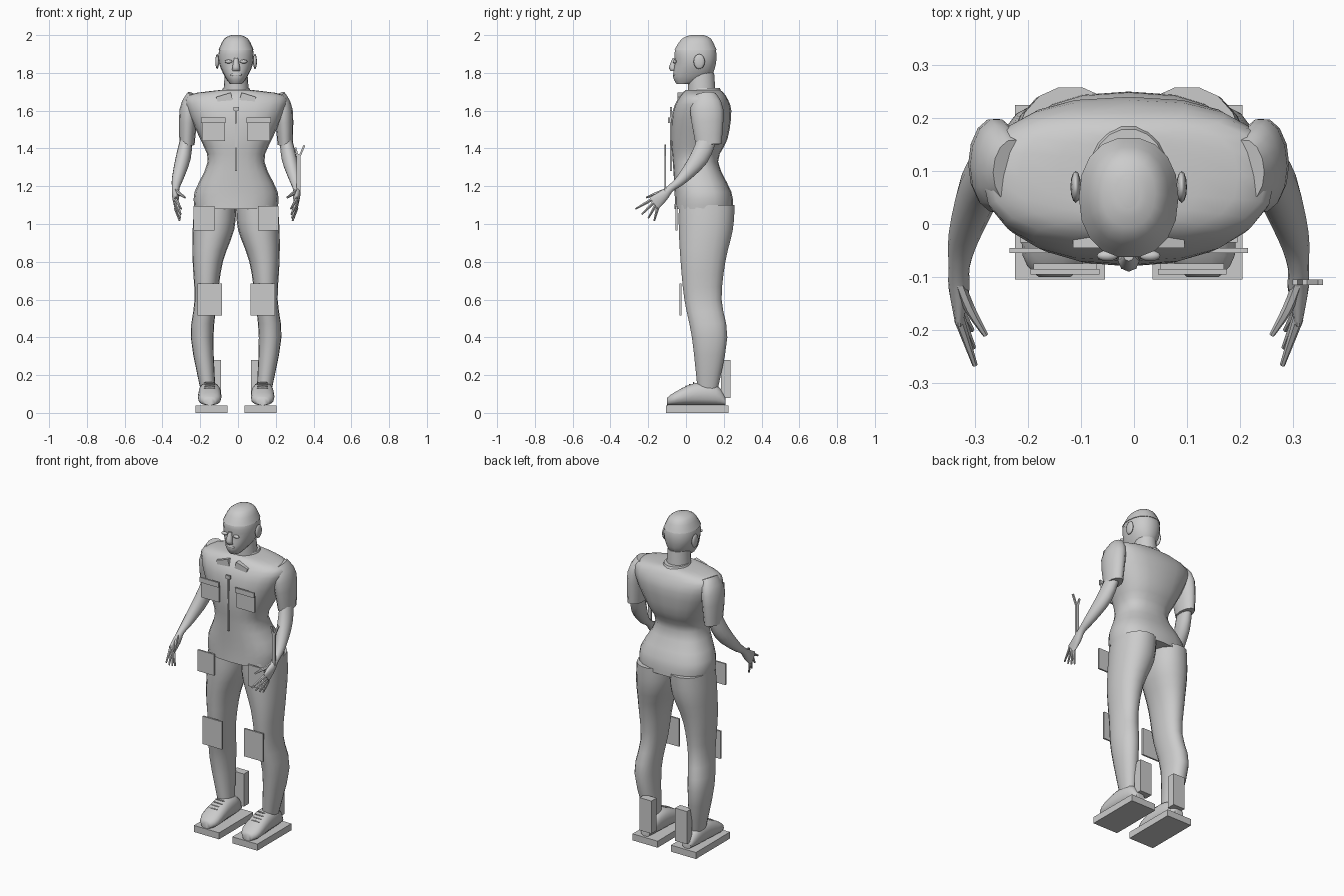
import bpy, bmesh, math
from mathutils import Vector

old = bpy.data.objects.get("Cube")
if old:
    bpy.data.objects.remove(old, do_unlink=True)

shade = (0.6, 0.6, 0.6, 1)
grey = bpy.data.materials.new("plain grey")
grey.use_nodes = True
grey.diffuse_color = shade
grey.node_tree.nodes["Principled BSDF"].inputs["Base Color"].default_value = shade

MIDDLE = -0.01  # x of the body's middle line
UP = Vector((0, 0, 1))
FORWARD = Vector((0, -1, 0))


def finish(name, bm, smooth=True):
    """Turn a bmesh into a named grey object."""
    bmesh.ops.recalc_face_normals(bm, faces=bm.faces)
    mesh = bpy.data.meshes.new(name)
    bm.to_mesh(mesh)
    bm.free()
    mesh.materials.append(grey)
    ob = bpy.data.objects.new(name, mesh)
    bpy.context.collection.objects.link(ob)
    if smooth:
        bpy.ops.object.select_all(action='DESELECT')
        ob.select_set(True)
        bpy.context.view_layer.objects.active = ob
        bpy.ops.object.shade_smooth_by_angle(angle=math.radians(50))
    return ob


def flowing(keys, steps=3):
    """Fill in rings between the key rings along a smooth curve."""
    keys = [Vector(key) for key in keys]
    padded = [keys[0]] + keys + [keys[-1]]
    rows = []
    for before, start, end, after in zip(padded, padded[1:], padded[2:], padded[3:]):
        leave, arrive = (end - before) / 2, (after - start) / 2
        for step in range(steps):
            t = step / steps
            blend = t * t * (3 - 2 * t)
            bend = leave * t * (1 - t) ** 2 - arrive * t * t * (1 - t)
            rows.append(start + (end - start) * blend + bend)
    return rows + [keys[-1]]


def loft(name, keys, side=1, count=14, power=2, axis=None):
    """Skin key rings of x, y, z, half width, half depth."""
    bm = bmesh.new()
    loops = []
    rows = flowing(keys)
    for row in rows:
        row[0] = MIDDLE + side * row[0]
    centres = [Vector(row[:3]) for row in rows]
    for i, row in enumerate(rows):
        ahead = centres[min(i + 1, len(rows) - 1)]
        behind = centres[max(i - 1, 0)]
        along = axis or (ahead - behind).normalized()
        across = Vector((1, 0, 0))
        across = (across - along * along.dot(across)).normalized()
        upward = along.cross(across)
        loop = []
        for k in range(count):
            angle = math.tau * k / count
            c, s = math.cos(angle), math.sin(angle)
            u = math.copysign(abs(c) ** (2 / power), c) * row[3]
            v = math.copysign(abs(s) ** (2 / power), s) * row[4]
            loop.append(bm.verts.new(centres[i] + across * u + upward * v))
        loops.append(loop)
    for low, high in zip(loops, loops[1:]):
        for k in range(count):
            bm.faces.new((low[k - 1], low[k], high[k], high[k - 1]))
    bm.faces.new(loops[0])
    bm.faces.new(loops[-1])
    return finish(name, bm)


def column(name, rows, side=1, count=18, power=2):
    """Upright loft from rows of z, x, half width, front y, back y."""
    keys = [(x, (front + back) / 2, z, width, (back - front) / 2)
            for z, x, width, front, back in rows]
    return loft(name, keys, side, count, power, UP)


def place(ob, centre, size, side):
    """Scale the mesh to size and move the object to its side of the body."""
    for vert in ob.data.vertices:
        vert.co = vert.co * Vector(size)
    x, y, z = centre
    ob.location = (MIDDLE + side * x, y, z)
    return ob


def box(name, centre, size, side=1, tilt=0):
    bm = bmesh.new()
    bmesh.ops.create_cube(bm, size=1)
    ob = place(finish(name, bm, False), centre, Vector(size).to_3d().to_tuple(), side)
    ob.rotation_euler.y = math.radians(tilt * side)
    return ob


def pebble(name, centre, radii, side=1):
    bm = bmesh.new()
    bmesh.ops.create_uvsphere(bm, u_segments=12, v_segments=8, radius=1)
    return place(finish(name, bm), centre, radii, side)


# Shirt with flared hem, narrow waist and full upper back
column("shirt", [(1.08, 0, .22, -.06, .25), (1.17, 0, .22, -.06, .24),
                 (1.33, 0, .15, -.07, .17), (1.45, 0, .19, -.08, .22),
                 (1.6, 0, .26, -.07, .24), (1.68, 0, .26, -.03, .21),
                 (1.71, 0, .08, 0, .18)], count=20, power=2.5)
box("zip", (0, -.08, 1.45), (.01, .01, .34))
box("zip_pull", (0, -.08, 1.61), (.03, .01, .02))

# Neck, collar band and head
column("neck", [(1.66, 0, .07, .01, .16), (1.8, 0, .06, .01, .15)])
column("collar_band", [(1.67, 0, .09, 0, .2), (1.72, 0, .07, .02, .18)])
head = [(1.74, 0, .03, -.05, .03), (1.78, 0, .06, -.07, .13),
        (1.85, 0, .09, -.06, .16), (1.92, 0, .09, -.06, .16),
        (1.98, 0, .06, -.02, .13), (2, 0, .02, .03, .09)]
column("head", head, power=2.2)

# Close-cropped hair, a slightly thicker crown
thick = .004
column("hair", [(z, x, width + thick, front - thick, back + thick)
                for z, x, width, front, back in head[3:]], power=2.2)

# Face
column("nose", [(1.81, 0, .02, -.08, -.05), (1.83, 0, .02, -.09, -.05),
                (1.88, 0, .01, -.07, -.05)], count=8)
pebble("mouth", (0, -.06, 1.79), (.03, .01, .01))

for side, word in ((-1, "right"), (1, "left")):
    # Ear and eye
    pebble(word + "_ear", (.1, .07, 1.86), (.01, .03, .04), side)
    pebble(word + "_eye", (.04, -.06, 1.86), (.02, .01, .01), side)

    # Collar flap and breast pocket
    box(word + "_collar_flap", (.06, -.03, 1.66), (.08, .03, .05), side, 17)
    box(word + "_breast_pocket", (.12, -.08, 1.49), (.12, .01, .1), side)
    box(word + "_pocket_flap", (.12, -.09, 1.55), (.13, .01, .03), side)

    # Sleeve, then forearm running into the palm
    loft(word + "_sleeve", [(.22, .1, 1.68, .04, .06), (.25, .11, 1.6, .05, .09),
                            (.26, .12, 1.42, .04, .07)], side)
    loft(word + "_forearm", [(.26, .12, 1.47, .03, .05), (.28, .07, 1.35, .04, .05),
                             (.31, -.02, 1.24, .03, .03), (.32, -.08, 1.19, .02, .02),
                             (.32, -.12, 1.15, .02, .03), (.32, -.17, 1.11, .01, .04)], side)

    # Fingers fan downward and shorten, the thumb points ahead
    for i in range(4):
        pitch = math.radians(30 + 15 * i)
        reach = .1 - .01 * i
        knuckle = Vector((.32, -.18 + .01 * i, 1.13 - .015 * i))
        tip = knuckle + reach * Vector((-.3, -math.cos(pitch), -math.sin(pitch)))
        loft(f"{word}_finger_{i}", [(*knuckle, .01, .01), (*tip, .005, .005)], side, 6)
    loft(word + "_thumb", [(.32, -.11, 1.17, .01, .02), (.3, -.16, 1.16, .01, .01),
                           (.27, -.21, 1.14, .005, .005)], side, 6)

    # Trouser leg, reaching up under the shirt as half the seat
    column(word + "_trouser_leg", [(.13, .15, .04, .06, .17), (.4, .18, .06, .03, .22),
                                   (.6, .16, .06, -.01, .19), (.8, .15, .08, -.03, .21),
                                   (.97, .12, .11, -.04, .25), (1.1, .11, .11, -.04, .26)],
           side, power=2.2)
    box(word + "_thigh_pocket", (.17, -.05, 1.03), (.11, .01, .13), side)
    box(word + "_knee_pad", (.14, -.03, .6), (.13, .01, .17), side)

    # Shoe on a flat sole, from toe to heel
    sole = .04
    toe_to_heel = [(-.1, .03, .08), (-.06, .06, .11), (.05, .06, .16),
                   (.16, .05, .15), (.21, .03, .08)]
    loft(word + "_shoe", [(.14, y, (sole + top) / 2, width, (top - sole) / 2)
                          for y, width, top in toe_to_heel], side, power=2.4, axis=FORWARD)
    box(word + "_sole", (.13, .06, sole / 2), (.17, .33, sole), side)
    for i in range(4):
        pebble(f"{word}_lace_{i}", (.14, -.02 + .02 * i, .13 + .01 * i), (.03, .004, .004), side)

    # Pouch behind the ankle
    box(word + "_ankle_pouch", (.12, .21, .18), (.08, .05, .2), side)

# Wrench held in the left hand
box("wrench_handle", (.33, -.11, 1.27), (.02, .01, .2))
box("wrench_inner_jaw", (.32, -.11, 1.38), (.01, .01, .05), tilt=-15)
box("wrench_outer_jaw", (.35, -.11, 1.39), (.01, .01, .06), tilt=23)
